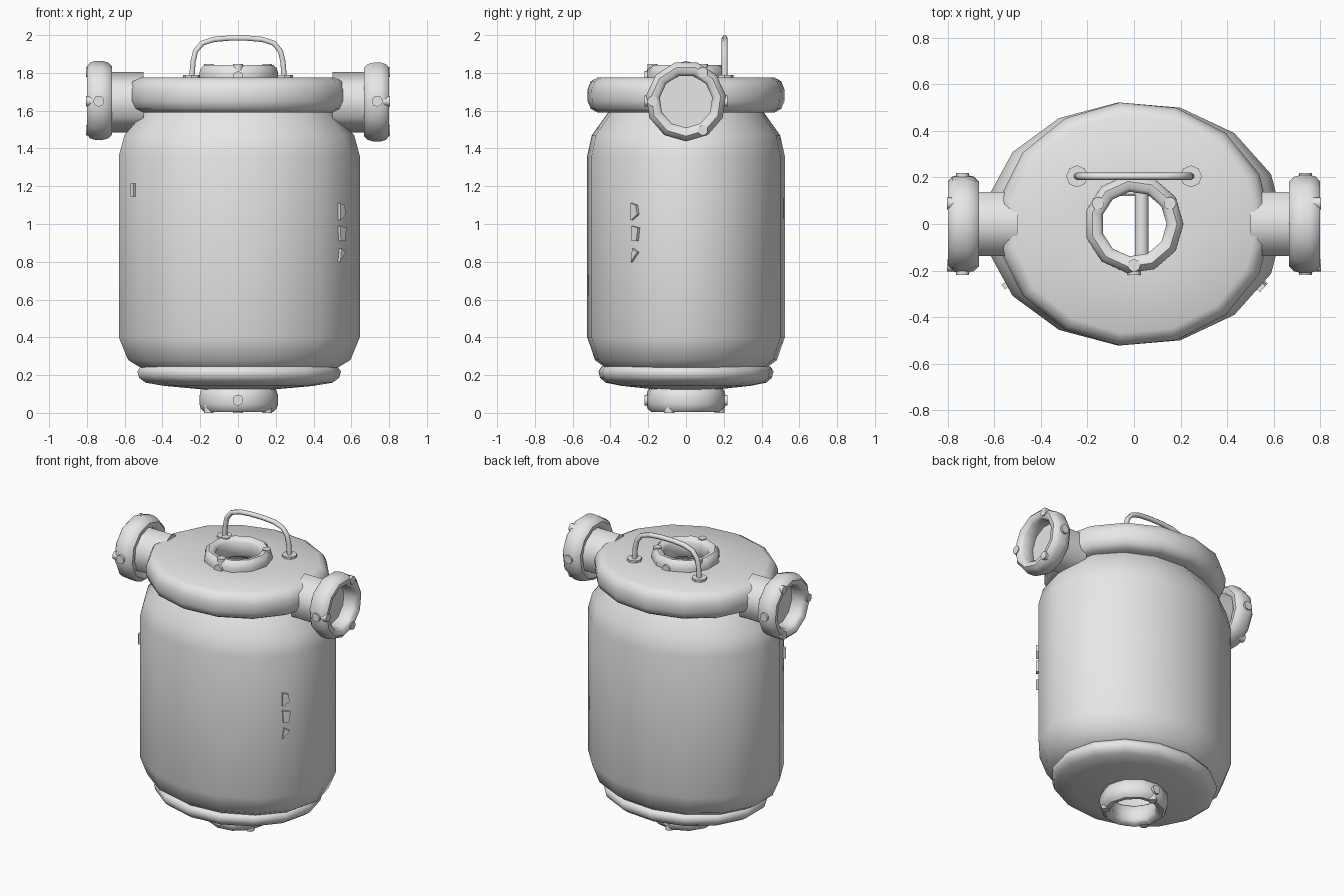
import bpy, bmesh, math
from mathutils import Matrix, Vector

if "Cube" in bpy.data.objects:
    bpy.data.objects.remove(bpy.data.objects["Cube"], do_unlink=True)

steel = bpy.data.materials.new("light_grey_steel")
steel.use_nodes = True
COLOUR = (0.8, 0.8, 0.8, 1)
steel.diffuse_color = COLOUR
steel.node_tree.nodes["Principled BSDF"].inputs["Base Color"].default_value = COLOUR


def finish(name, bm, matrix=Matrix(), angle=40):
    """Turn a bmesh into a shaded, coloured object."""
    bmesh.ops.recalc_face_normals(bm, faces=bm.faces)
    bm.transform(matrix)
    mesh = bpy.data.meshes.new(name)
    bm.to_mesh(mesh)
    bm.free()
    mesh.materials.append(steel)
    obj = bpy.data.objects.new(name, mesh)
    bpy.context.collection.objects.link(obj)
    bpy.ops.object.select_all(action="DESELECT")
    obj.select_set(True)
    bpy.context.view_layer.objects.active = obj
    if angle:
        bpy.ops.object.shade_smooth_by_angle(angle=math.radians(angle))
    return obj


def lathe(name, profile, sides, ratio=1.0, matrix=Matrix(), closed=False, angle=40):
    """Spin (radius, height) points round z; ratio squashes y."""
    bm = bmesh.new()
    rings = []
    for r, z in profile:
        turns = [2 * math.pi * i / sides for i in range(sides)]
        rings.append([bm.verts.new((r * math.cos(t), ratio * r * math.sin(t), z)) for t in turns])
    pairs = list(zip(rings, rings[1:]))
    if closed:
        pairs.append((rings[-1], rings[0]))
    for a, b in pairs:
        for i in range(sides):
            j = (i + 1) % sides
            bm.faces.new((a[i], a[j], b[j], b[i]))
    return finish(name, bm, matrix, angle)


def rod(name, start, end, radius, sides=10):
    """Capped cylinder between two points."""
    start, end = Vector(start), Vector(end)
    axis = end - start
    bm = bmesh.new()
    bmesh.ops.create_cone(bm, cap_ends=True, segments=sides, radius1=radius,
                          radius2=radius, depth=axis.length)
    turn = axis.to_track_quat("Z", "Y").to_matrix().to_4x4()
    return finish(name, bm, Matrix.Translation((start + end) / 2) @ turn)


# Oval vessel: wall, rounded lid and dished base, open under the ports
SIDES = 15
lathe("vessel_wall", [(0.52, 0.235), (0.595, 0.28), (0.645, 0.40), (0.645, 1.36),
                      (0.615, 1.47), (0.50, 1.60)], SIDES, 0.815, angle=50)
lathe("lid", [(0.20, 1.775), (0.53, 1.775), (0.57, 1.755), (0.59, 1.71), (0.588, 1.65),
              (0.57, 1.61), (0.53, 1.59), (0.45, 1.59)], SIDES, 0.89, angle=60)
lathe("base", [(0.48, 0.25), (0.525, 0.245), (0.545, 0.22), (0.535, 0.185), (0.50, 0.16),
               (0.40, 0.143), (0.20, 0.125)], SIDES, 0.855, angle=60)

# Ported flanges: rounded ring, three face bolts and two cross bolts
RING = [(0.14, 0.02), (0.155, 0.004), (0.185, 0.0), (0.205, 0.02), (0.213, 0.05),
        (0.213, 0.09), (0.205, 0.115), (0.185, 0.133), (0.155, 0.129), (0.14, 0.11)]


def flange(name, matrix, bolt_start):
    lathe(name + "_flange", RING, 11, 1.0, matrix, closed=True, angle=50)
    for k in range(3):
        a = bolt_start + k * 2 * math.pi / 3
        x, y = 0.178 * math.cos(a), 0.178 * math.sin(a)
        rod(name + "_face_bolt", matrix @ Vector((x, y, 0.08)),
            matrix @ Vector((x, y, 0.137)), 0.027)
    for s in (-1, 1):
        rod(name + "_cross_bolt", matrix @ Vector((0, s * 0.17, 0.07)),
            matrix @ Vector((0, s * 0.219, 0.07)), 0.029)


flange("top", Matrix.Translation((0, 0, 1.71)), -math.pi / 2)
flange("bottom", Matrix.Translation((0, 0, 0.137)) @ Matrix.Rotation(math.pi, 4, "X"), -math.pi / 2)
for side, s in (("left", 1), ("right", -1)):
    aim = Matrix.Translation((s * 0.667, 0, 1.65)) @ Matrix.Rotation(s * math.pi / 2, 4, "Y")
    flange(side, aim, -math.pi / 2)
    # Six-sided stub pipe with its end closed inside the flange
    bm = bmesh.new()
    bmesh.ops.create_cone(bm, cap_ends=True, segments=6, radius1=0.16, radius2=0.16, depth=0.2)
    finish(side + "_pipe", bm, Matrix.Translation((s * 0.6, 0, 1.645))
           @ Matrix.Rotation(math.pi / 2, 4, "Y") @ Matrix.Rotation(math.pi / 2, 4, "Z"), 65)

# Carrying handle with round feet
curve = bpy.data.curves.new("handle", "CURVE")
curve.dimensions = "3D"
curve.bevel_depth = 0.016
curve.bevel_resolution = 1
curve.use_fill_caps = True
half = [(0.245, 1.77), (0.238, 1.86), (0.225, 1.915), (0.19, 1.957), (0.13, 1.977), (0.05, 1.984)]
path = [(-x, z) for x, z in half] + [(x, z) for x, z in reversed(half)]
spline = curve.splines.new("POLY")
spline.points.add(len(path) - 1)
for p, (x, z) in zip(spline.points, path):
    p.co = (x, 0.205, z, 1)
    p.radius = 1
spline.use_smooth = True
curve.materials.append(steel)
handle = bpy.data.objects.new("handle", curve)
bpy.context.collection.objects.link(handle)
for s in (-1, 1):
    rod("handle_foot", (s * 0.245, 0.205, 1.765), (s * 0.245, 0.205, 1.79), 0.047, 8)

# Inner dip rod and cross strip seen through the ports
rod("inner_rod", (0.033, -0.2, 0.2), (0.033, 0.2, 0.2), 0.031)
rod("inner_strip", (-0.09, 0.13, 0.2), (0.09, 0.13, 0.2), 0.012, 6)


# Small raised tabs on the wall
def tab(name, x, y, outline):
    """Thin prism facing outward; outline is (sideways, height) points."""
    out = Vector((math.copysign(0.74, x), -0.67, 0))
    across = Vector((0.67, math.copysign(0.74, x), 0))
    bm = bmesh.new()
    base = Vector((x, y, 0)) - out * 0.02
    face = bm.faces.new([bm.verts.new(base + across * u + Vector((0, 0, z))) for u, z in outline])
    move = bmesh.ops.extrude_face_region(bm, geom=[face])["geom"]
    bmesh.ops.translate(bm, vec=out * 0.038,
                        verts=[v for v in move if isinstance(v, bmesh.types.BMVert)])
    finish(name, bm, angle=0)


tab("upper_tab", 0.545, -0.262, [(-0.025, 1.02), (0.02, 1.05), (0.01, 1.10), (-0.025, 1.11)])
tab("middle_tab", 0.545, -0.262, [(-0.02, 0.91), (0.015, 0.91), (0.025, 0.98), (-0.025, 0.99)])
tab("lower_tab", 0.545, -0.262, [(-0.025, 0.80), (0.02, 0.85), (-0.015, 0.87)])
tab("side_tab", -0.548, -0.26, [(-0.012, 1.145), (0.012, 1.145), (0.012, 1.215), (-0.012, 1.215)])
